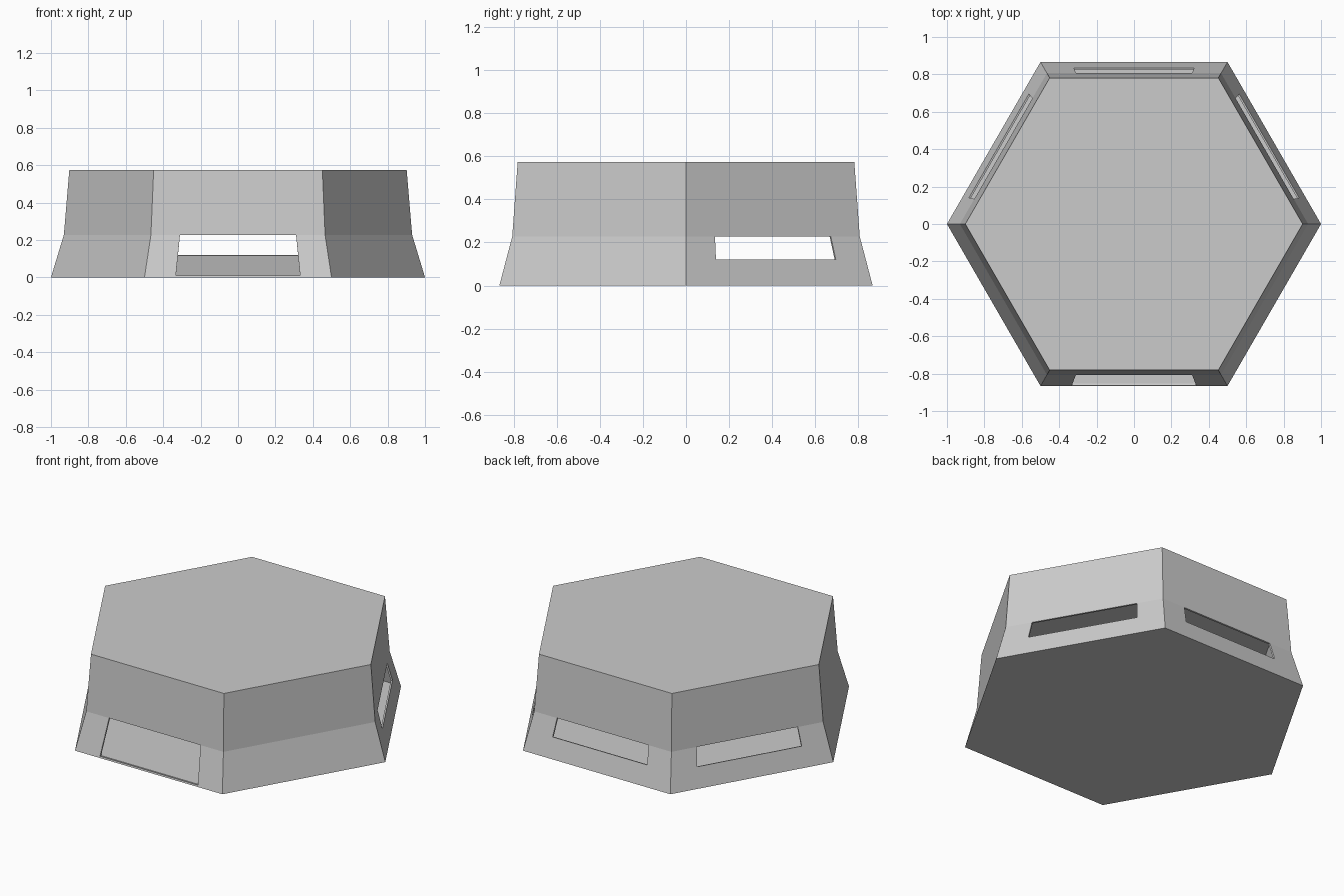
import bpy, bmesh, math
from mathutils import Vector

if "Cube" in bpy.data.objects:
    bpy.data.objects.remove(bpy.data.objects["Cube"])

# Wall profile: (height, hexagon radius)
FLOOR, SILL, LINTEL, TOP = 0.01, 0.12, 0.228, 0.573
R_BASE, R_MID, R_TOP = 1.0, 0.931, 0.902
WALL = 0.01


def radius(z):
    if z <= LINTEL:
        return R_BASE + (R_MID - R_BASE) * z / LINTEL
    return R_MID + (R_TOP - R_MID) * (z - LINTEL) / (TOP - LINTEL)


def corner(side, z):
    a = math.radians(60 * side)
    return Vector((radius(z) * math.cos(a), radius(z) * math.sin(a), z))


rows = [0, FLOOR, SILL, LINTEL, TOP]
cols = [0, 1 / 6, 5 / 6]
# Openings per side: which rows of the middle column are left out
openings = {0: {2}, 1: {2}, 2: {2}, 4: {1, 2}}

# Shell: six walls on a grid with openings, floor and roof
bm = bmesh.new()
rings = [[bm.verts.new(corner(s, z).lerp(corner(s + 1, z), t))
          for s in range(6) for t in cols] for z in rows]
n = len(rings[0])
for r in range(len(rows) - 1):
    for i in range(n):
        side, col = divmod(i, 3)
        if col == 1 and r in openings.get(side, ()):
            continue
        j = (i + 1) % n
        bm.faces.new((rings[r][i], rings[r][j], rings[r + 1][j], rings[r + 1][i]))
bm.faces.new(rings[-1])
bm.faces.new(rings[0][::-1])

mesh = bpy.data.meshes.new("hexagonal_shell")
bm.to_mesh(mesh)
bm.free()
shell = bpy.data.objects.new("hexagonal_shell", mesh)
bpy.context.collection.objects.link(shell)

# Thin wall thickness, added inward
solid = shell.modifiers.new("wall_thickness", 'SOLIDIFY')
solid.thickness = WALL
solid.offset = -1
solid.use_even_offset = True

grey = bpy.data.materials.new("light_grey")
grey.diffuse_color = (0.6, 0.6, 0.6, 1)
grey.use_nodes = True
grey.node_tree.nodes["Principled BSDF"].inputs["Base Color"].default_value = grey.diffuse_color
mesh.materials.append(grey)
